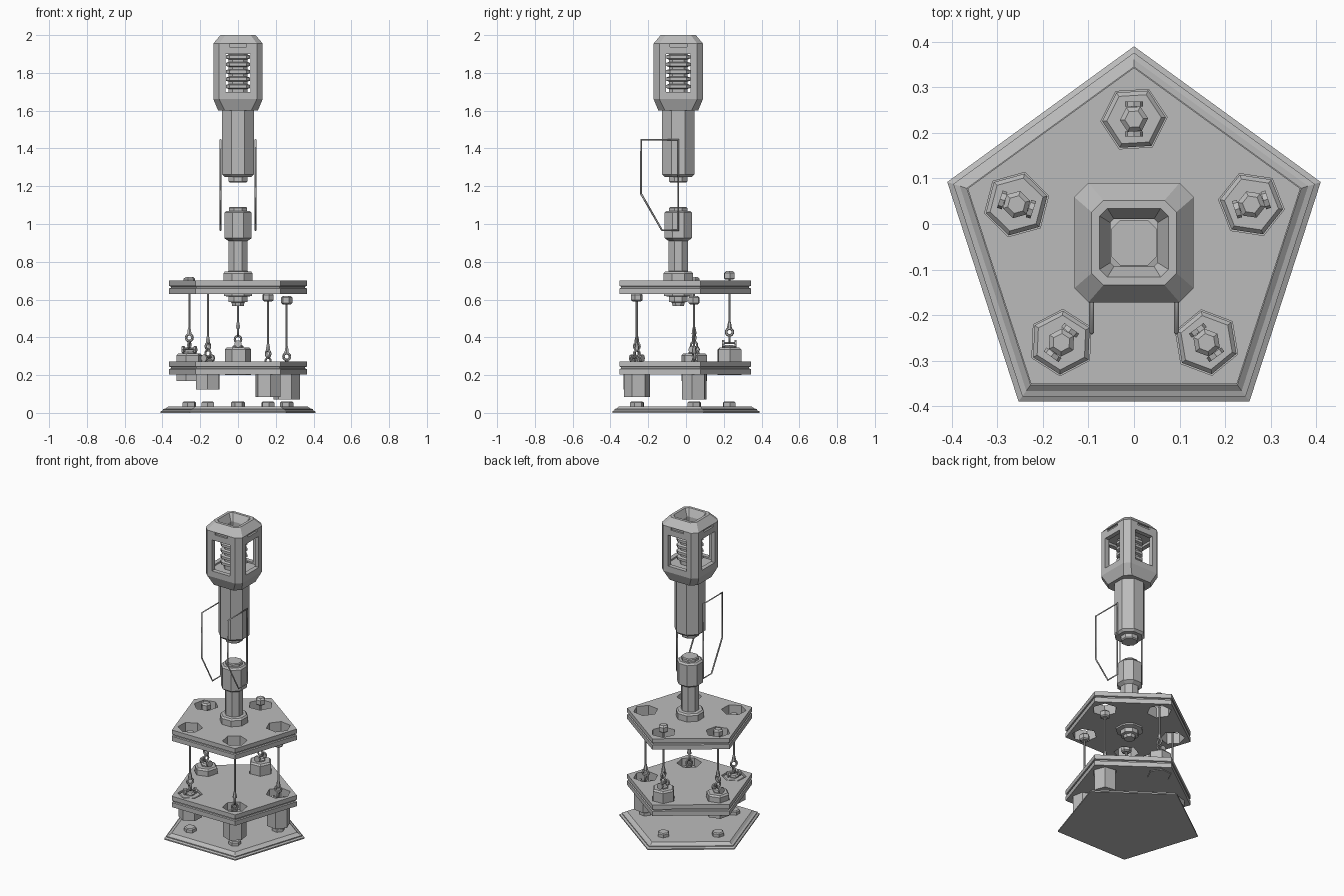
import bpy, bmesh, math
from math import sin, cos, pi, radians

if "Cube" in bpy.data.objects:
    bpy.data.objects.remove(bpy.data.objects["Cube"])

CY = -0.041                      # y of the central axis
OCT = 2 - math.sqrt(2)           # corner cut giving a regular octagon
mat = bpy.data.materials.new("grey metal")
mat.diffuse_color = (0.5, 0.5, 0.5, 1)
mat.use_nodes = True
mat.node_tree.nodes["Principled BSDF"].inputs["Base Color"].default_value = mat.diffuse_color


def ngon(r, n, rot=pi / 2):
    return [(r * cos(rot + 2 * pi * i / n), r * sin(rot + 2 * pi * i / n)) for i in range(n)]


def cut_square(h, c=None):
    """Square of half width h with corners cut by c (regular octagon by default)."""
    k = h - (h * OCT if c is None else c)
    return [(h, -k), (h, k), (k, h), (-k, h), (-h, k), (-h, -k), (-k, -h), (k, -h)]


def loft(name, sections, x=0, y=CY):
    """Stack (outline, z) sections into a closed solid."""
    bm = bmesh.new()
    rings = [[bm.verts.new((px + x, py + y, z)) for px, py in pts] for pts, z in sections]
    n = len(rings[0])
    for a, b in zip(rings, rings[1:]):
        for i in range(n):
            bm.faces.new((a[i], a[(i + 1) % n], b[(i + 1) % n], b[i]))
    bm.faces.new(rings[0][::-1])
    bm.faces.new(rings[-1])
    bmesh.ops.recalc_face_normals(bm, faces=bm.faces)
    me = bpy.data.meshes.new(name)
    bm.to_mesh(me)
    bm.free()
    me.materials.append(mat)
    ob = bpy.data.objects.new(name, me)
    bpy.context.collection.objects.link(ob)
    return ob


def box(name, hx, hy, z0, z1, x=0, y=CY):
    pts = [(-hx, -hy), (hx, -hy), (hx, hy), (-hx, hy)]
    return loft(name, [(pts, z0), (pts, z1)], x, y)


def cut(ob, cutters):
    """Subtract the cutters, bake the result, and drop the cutters."""
    for c in cutters:
        m = ob.modifiers.new("cut", 'BOOLEAN')
        m.operation, m.solver, m.object = 'DIFFERENCE', 'EXACT', c
    dg = bpy.context.evaluated_depsgraph_get()
    me = bpy.data.meshes.new_from_object(ob.evaluated_get(dg))
    ob.modifiers.clear()
    ob.data = me
    for c in cutters:
        bpy.data.objects.remove(c)


def finish(name):
    ob = bpy.context.object
    ob.name = name
    ob.data.materials.append(mat)
    bpy.ops.object.shade_smooth_by_angle(angle=radians(35))


def torus(name, loc, rot, major, minor):
    bpy.ops.mesh.primitive_torus_add(location=loc, rotation=rot, major_radius=major,
                                     minor_radius=minor, major_segments=14, minor_segments=6)
    finish(name)


def rod(name, loc, rot, r, length, n=8):
    bpy.ops.mesh.primitive_cylinder_add(vertices=n, radius=r, depth=length, location=loc, rotation=rot)
    finish(name)


# Rod stations: angle, drop of each hanging weight
drops = [(90, 0), (162, -0.03), (234, -0.075), (306, -0.115), (18, -0.13)]
stations = [(radians(a), 0.271 * cos(radians(a)), CY + 0.271 * sin(radians(a)), d) for a, d in drops]

# Stepped pentagon base
loft("base", [(ngon(r, 5), z) for r, z in
              [(.431, 0), (.431, .008), (.417, .014), (.417, .02), (.402, .024), (.386, .035)]])


# Two grooved pentagon plates with hexagon holes
def plate(name, z, h):
    prof = [(.384, 0), (.384, .42), (.374, .46), (.374, .56), (.384, .6), (.384, 1)]
    ob = loft(name, [(ngon(r, 5), z + t * h) for r, t in prof])
    cut(ob, [loft("hole", [(ngon(.073, 6, a - pi / 2 + .06), z - .05),
                           (ngon(.073, 6, a - pi / 2 + .06), z + h + .05)], x, y)
             for a, x, y, d in stations])


plate("lower_plate", .203, .070)
plate("upper_plate", .630, .070)

# Hanging weights, shackles, rods and nuts
for a, x, y, d in stations:
    def hexes(r):
        return ngon(r, 6, a - pi / 2 + .06)
    loft("base_stud", [(hexes(.037), .03), (hexes(.037), .054), (hexes(.03), .06)], x, y)
    loft("weight", [(hexes(r), z + d) for r, z in
                    [(.070, .2), (.070, .335), (.060, .345)]], x, y)
    loft("weight_boss", [(hexes(r), z + d) for r, z in
                         [(.03, .34), (.03, .352), (.02, .36)]], x, y)
    rod("shackle_pin", (x, y, .37 + d), (0, pi / 2, a), .006, .076)
    for s in (-1, 1):
        rod("shackle_lug", (x + s * .033 * cos(a), y + s * .033 * sin(a), .365 + d),
            (0, pi / 2, a), .02, .011)
    torus("shackle_link", (x, y, .390 + d), (pi / 2, 0, a + pi / 2), .017, .006)
    torus("rod_eye", (x, y, .428 + d), (pi / 2, 0, a), .018, .007)
    loft("rod", [(ngon(r, 6), z + d) for r, z in
                 [(.013, .447), (.011, .465), (.006, .485), (.006, .72)]], x, y)
    loft("rod_nut", [(hexes(r), z + d) for r, z in
                     [(.022, .705), (.031, .712), (.031, .74), (.02, .75)]], x, y)

# Central lower column with its collars
lower = [(.030, .565), (.034, .585), (.05, .588), (.05, .615), (.075, .62), (.075, .635)]
loft("lower_collar", [(cut_square(h), z) for h, z in lower])
post = [(.078, .695), (.078, .738), (.070, .748), (.051, .75), (.051, .91), (.072, .925),
        (.072, 1.06), (.062, 1.07), (.048, 1.07), (.048, 1.085), (.043, 1.09)]
loft("lower_post", [(cut_square(h), z) for h, z in post])

# Floating upper shaft
shaft = [(.043, 1.22), (.049, 1.226), (.049, 1.25), (.072, 1.25), (.085, 1.263), (.085, 1.605)]
loft("upper_shaft", [(cut_square(h), z) for h, z in shaft])

# Hollow head with four windows, four slots and an open top
head = loft("head", [(cut_square(h, c), z) for h, c, z in
                     [(.105, .035, 1.60), (.131, .031, 1.662), (.131, .031, 1.955), (.093, .026, 2.0)]])
cutters = [loft("cavity", [(cut_square(.103, .02), 1.69), (cut_square(.103, .02), 1.915)]),
           loft("mouth", [(cut_square(.078, .018), 2.005), (cut_square(.052, .008), 1.955),
                          (cut_square(.052, .008), 1.90)]),
           box("window_x", .2, .065, 1.70, 1.90), box("window_y", .065, .2, 1.70, 1.90)]
for s in (-1, 1):
    cutters += [box("slot", .045, .012, 1.937, 1.953, 0, CY + s * .131),
                box("slot", .012, .045, 1.937, 1.953, s * .131, CY)]
cut(head, cutters)

# Ribbed core inside the head
core = [(.05, 1.68)]
for i in range(5):
    z = 1.715 + i * .039
    core += [(.05, z), (.064, z + .005), (.064, z + .021), (.05, z + .026)]
core += [(.05, 1.92)]
loft("ribbed_core", [(cut_square(h, .02), z) for h, z in core])

# Wire loops on both sides
path = [(CY, 1.447), (-.238, 1.447), (-.238, 1.16), (-.127, .967), (CY, .967)]
for s in (-1, 1):
    cu = bpy.data.curves.new("wire_loop", 'CURVE')
    cu.dimensions = '3D'
    cu.bevel_depth, cu.bevel_resolution = .0055, 0
    sp = cu.splines.new('POLY')
    sp.points.add(len(path) - 1)
    for p, (y, z) in zip(sp.points, path):
        p.co = (s * .093, y, z, 1)
    sp.use_cyclic_u = True
    cu.materials.append(mat)
    bpy.context.collection.objects.link(bpy.data.objects.new("wire_loop", cu))
